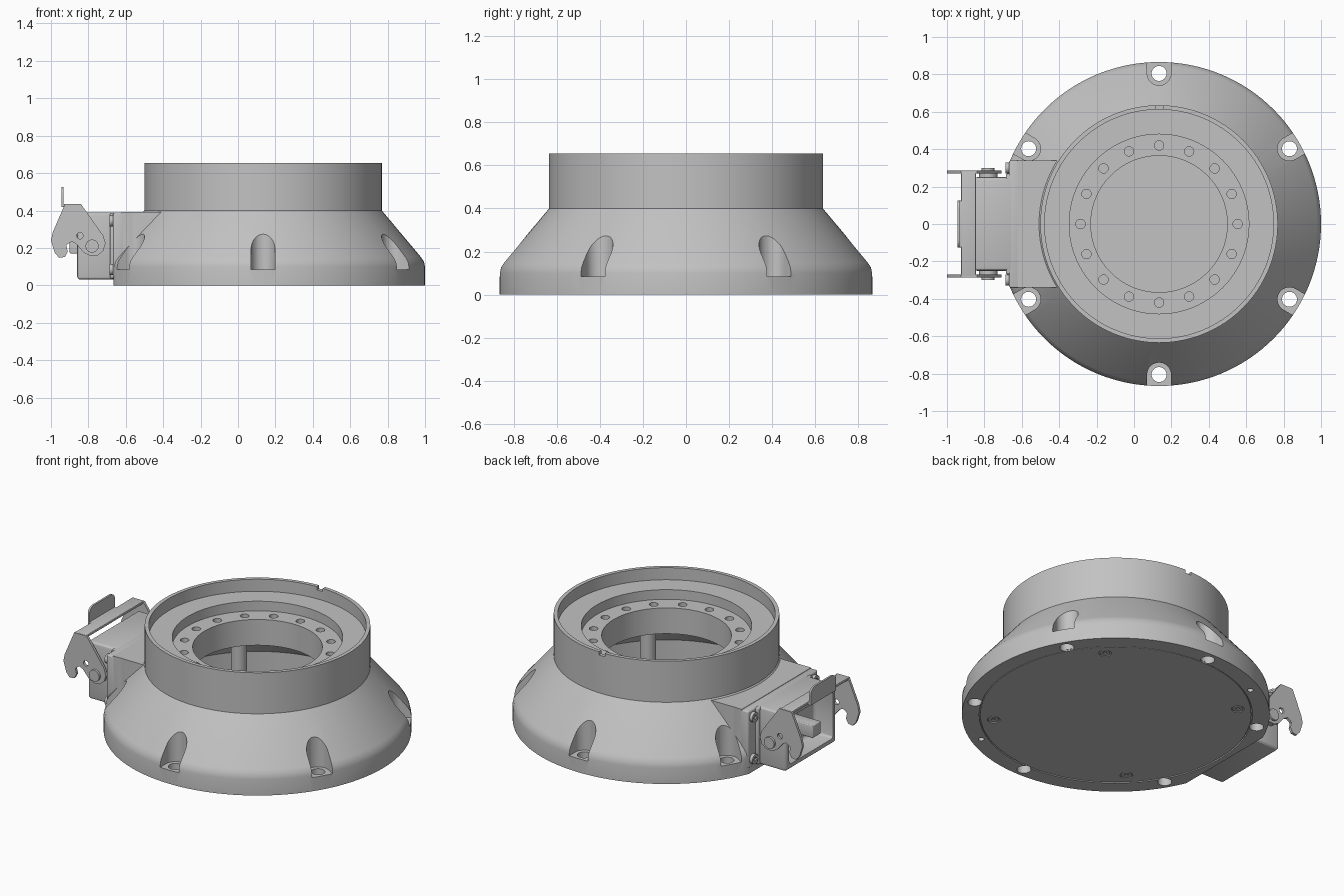
import bpy, bmesh, math
from mathutils import Matrix, Vector

if "Cube" in bpy.data.objects:
    bpy.data.objects.remove(bpy.data.objects["Cube"], do_unlink=True)

CX = 0.134         # axis of the round body
CUT_X = -0.665     # flat side that carries the connector

grey = bpy.data.materials.new("machined_grey")
grey.use_nodes = True
grey.diffuse_color = (0.54, 0.54, 0.54, 1)
grey.node_tree.nodes["Principled BSDF"].inputs["Base Color"].default_value = (0.54, 0.54, 0.54, 1)


def make(name, bm):
    bmesh.ops.recalc_face_normals(bm, faces=bm.faces)
    mesh = bpy.data.meshes.new(name)
    bm.to_mesh(mesh)
    bm.free()
    mesh.materials.append(grey)
    obj = bpy.data.objects.new(name, mesh)
    bpy.context.collection.objects.link(obj)
    return obj


def lathe(name, profile, steps=128):
    bm = bmesh.new()
    verts = [bm.verts.new((CX + r, 0, z)) for r, z in profile]
    edges = [bm.edges.new(pair) for pair in zip(verts, verts[1:])]
    bmesh.ops.spin(bm, geom=verts + edges, cent=(CX, 0, 0), axis=(0, 0, 1),
                   angle=math.tau, steps=steps)
    bmesh.ops.remove_doubles(bm, verts=bm.verts, dist=0.0001)
    return make(name, bm)


def box(name, lo, hi, bevel=0.0):
    bm = bmesh.new()
    lo, hi = Vector(lo), Vector(hi)
    bmesh.ops.create_cube(bm, size=1, matrix=Matrix.Translation((lo + hi) / 2)
                          @ Matrix.Diagonal((*(hi - lo), 1)))
    if bevel:
        bmesh.ops.bevel(bm, geom=bm.edges[:], offset=bevel, segments=3,
                        profile=0.5, affect='EDGES')
    return make(name, bm)


def cylinder(name, centre, radius, depth, axis='Z', sides=32):
    turn = {'Z': Matrix(), 'X': Matrix.Rotation(math.pi / 2, 4, 'Y'),
            'Y': Matrix.Rotation(math.pi / 2, 4, 'X')}[axis]
    bm = bmesh.new()
    bmesh.ops.create_cone(bm, cap_ends=True, segments=sides, radius1=radius, radius2=radius,
                          depth=depth, matrix=Matrix.Translation(centre) @ turn)
    return make(name, bm)


def prism(name, outline, offset):
    bm = bmesh.new()
    face = bm.faces.new([bm.verts.new(p) for p in outline])
    out = bmesh.ops.extrude_face_region(bm, geom=[face])
    bmesh.ops.translate(bm, vec=offset,
                        verts=[v for v in out["geom"] if isinstance(v, bmesh.types.BMVert)])
    return make(name, bm)


def boolean(target, tools, op='DIFFERENCE'):
    for tool in tools:
        mod = target.modifiers.new("cut", 'BOOLEAN')
        mod.operation, mod.solver, mod.object = op, 'EXACT', tool
    graph = bpy.context.evaluated_depsgraph_get()
    mesh = bpy.data.meshes.new_from_object(target.evaluated_get(graph))
    target.modifiers.clear()
    target.data = mesh
    for tool in tools:
        bpy.data.objects.remove(tool, do_unlink=True)


def polar(angle, r, z):
    a = math.radians(angle)
    return Vector((CX + r * math.cos(a), r * math.sin(a), z))


def flat_side(x):
    return box("flat_cutter", (x - 1, -2, -1), (x, 2, 2))


def pocket(angle):
    # U-shaped recess, round inside and open outward
    arc = [math.radians(90 + i * 180 / 16) for i in range(17)]
    outline = [(0.805 + 0.064 * math.cos(a), 0.064 * math.sin(a), 0.085) for a in arc]
    obj = prism("pocket", outline + [(1.0, -0.064, 0.085), (1.0, 0.064, 0.085)], (0, 0, 0.4))
    obj.data.transform(Matrix.Translation((CX, 0, 0)) @ Matrix.Rotation(math.radians(angle), 4, 'Z'))
    return obj


# Conical housing with the connector block merged in
body = lathe("body", [(0, 0), (0.866, 0), (0.866, 0.1), (0.86, 0.127), (0.845, 0.15),
                      (0.635, 0.4), (0.635, 0.655), (0.612, 0.655), (0.612, 0.58),
                      (0.48, 0.58), (0.48, 0.52), (0, 0.52)])
boolean(body, [box("block", (-0.622, -0.34, 0.001), (-0.35, 0.34, 0.392))], 'UNION')

# Hollow inside, flat side, shallow seat for the bottom cover, rim notch
seat = lathe("seat", [(0, -0.1), (0.769, -0.1), (0.769, 0.01), (0, 0.01)])
boolean(seat, [flat_side(-0.632)])
cavity = lathe("cavity", [(0, 0.03), (0.69, 0.03), (0.69, 0.17), (0.56, 0.33), (0.54, 0.36),
                          (0.365, 0.36), (0.365, 0.7), (0, 0.7)])
boolean(body, [cavity, flat_side(CUT_X), seat,
               box("notch", (CX - 0.02, 0.58, 0.635), (CX + 0.02, 0.68, 0.7))])

# Six mounting pockets with through holes
cutters = []
for angle in range(30, 390, 60):
    cutters += [pocket(angle), cylinder("bolt_hole", polar(angle, 0.805, 0.05), 0.04, 0.2)]
# Two dowel holes underneath, sixteen holes in the inner ring
for angle in (120, 300):
    cutters.append(cylinder("dowel_hole", polar(angle, 0.806, 0), 0.017, 0.08, sides=16))
for i in range(16):
    cutters.append(cylinder("ring_hole", polar(i * 22.5, 0.42, 0.52), 0.025, 0.1, sides=20))
boolean(body, cutters)

# Inner posts
for i in range(4):
    cylinder("inner_post", polar(45 + i * 90, 0.6, 0.155), 0.045, 0.27)

# Bottom cover with sunk screws
cover = lathe("bottom_cover", [(0, 0.002), (0.763, 0.002), (0.763, 0.012), (0, 0.012)])
screw_spots = [polar(45 + i * 90, 0.69, 0.002) for i in range(4)]
boolean(cover, [flat_side(-0.626)]
        + [cylinder("sink", p, 0.036, 0.012) for p in screw_spots])
for p in screw_spots:
    screw = cylinder("cover_screw", p + Vector((0, 0, 0.006)), 0.029, 0.01)
    boolean(screw, [cylinder("socket", p, 0.014, 0.012, sides=6)])

# Connector flange and its screws
box("connector_flange", (-0.668, -0.342, 0.035), (-0.612, 0.342, 0.39), 0.012)
for y in (-0.3, 0.3):
    for z in (0.085, 0.345):
        head = cylinder("flange_screw", (-0.67, y, z), 0.03, 0.034, 'X', 24)
        boolean(head, [cylinder("socket", (-0.688, y, z), 0.015, 0.02, 'X', 6)])

# Connector housing, open toward the outside
shell = box("connector_housing", (-0.86, -0.25, 0.03), (-0.64, 0.25, 0.39), 0.02)
boolean(shell, [box("opening", (-0.95, -0.215, 0.065), (-0.73, 0.215, 0.355), 0.02)])
box("housing_collar", (-0.685, -0.27, 0.035), (-0.655, 0.27, 0.388), 0.012)
box("contact_lug", (-0.9, -0.04, 0.17), (-0.72, 0.04, 0.25), 0.008)

# Locking lever: two hooked side plates, a bridge and a thumb tab
hook = [(-0.925, 0.435), (-0.84, 0.435), (-0.72, 0.265), (-0.708, 0.225), (-0.72, 0.185),
        (-0.75, 0.16), (-0.79, 0.157), (-0.825, 0.175), (-0.865, 0.222), (-0.89, 0.235),
        (-0.918, 0.215), (-0.91, 0.18), (-0.925, 0.152), (-0.957, 0.147), (-0.98, 0.175),
        (-1.0, 0.24), (-0.99, 0.285)]
for side in (-1, 1):
    plate = prism("lever_side", [(x, side * 0.27, z) for x, z in hook], (0, side * 0.016, 0))
    boolean(plate, [cylinder("lever_hole", (-0.845, side * 0.278, 0.265), 0.017, 0.06, 'Y', 20)])
    cylinder("lever_pivot", (-0.78, side * 0.27, 0.21), 0.035, 0.06, 'Y')
    cylinder("pivot_washer", (-0.78, side * 0.26, 0.21), 0.05, 0.022, 'Y')
box("lever_bridge", (-0.925, -0.28, 0.42), (-0.845, 0.28, 0.436), 0.004)
tab = box("thumb_tab", (-0.945, -0.125, 0.42), (-0.933, 0.125, 0.525))
bm = bmesh.new()
bm.from_mesh(tab.data)
corners = [e for e in bm.edges if all(v.co.z > 0.5 for v in e.verts)
           and abs(e.verts[0].co.x - e.verts[1].co.x) > 0.005]
bmesh.ops.bevel(bm, geom=corners, offset=0.04, segments=5, profile=0.5, affect='EDGES')
bm.to_mesh(tab.data)
bm.free()
box("tab_root", (-0.945, -0.125, 0.42), (-0.915, 0.125, 0.436), 0.004)

# Smooth the curved surfaces, keep machined edges sharp
bpy.ops.object.select_all(action='DESELECT')
for obj in bpy.context.scene.objects:
    if obj.type == 'MESH':
        obj.select_set(True)
        bpy.context.view_layer.objects.active = obj
bpy.ops.object.shade_smooth_by_angle(angle=math.radians(25))
